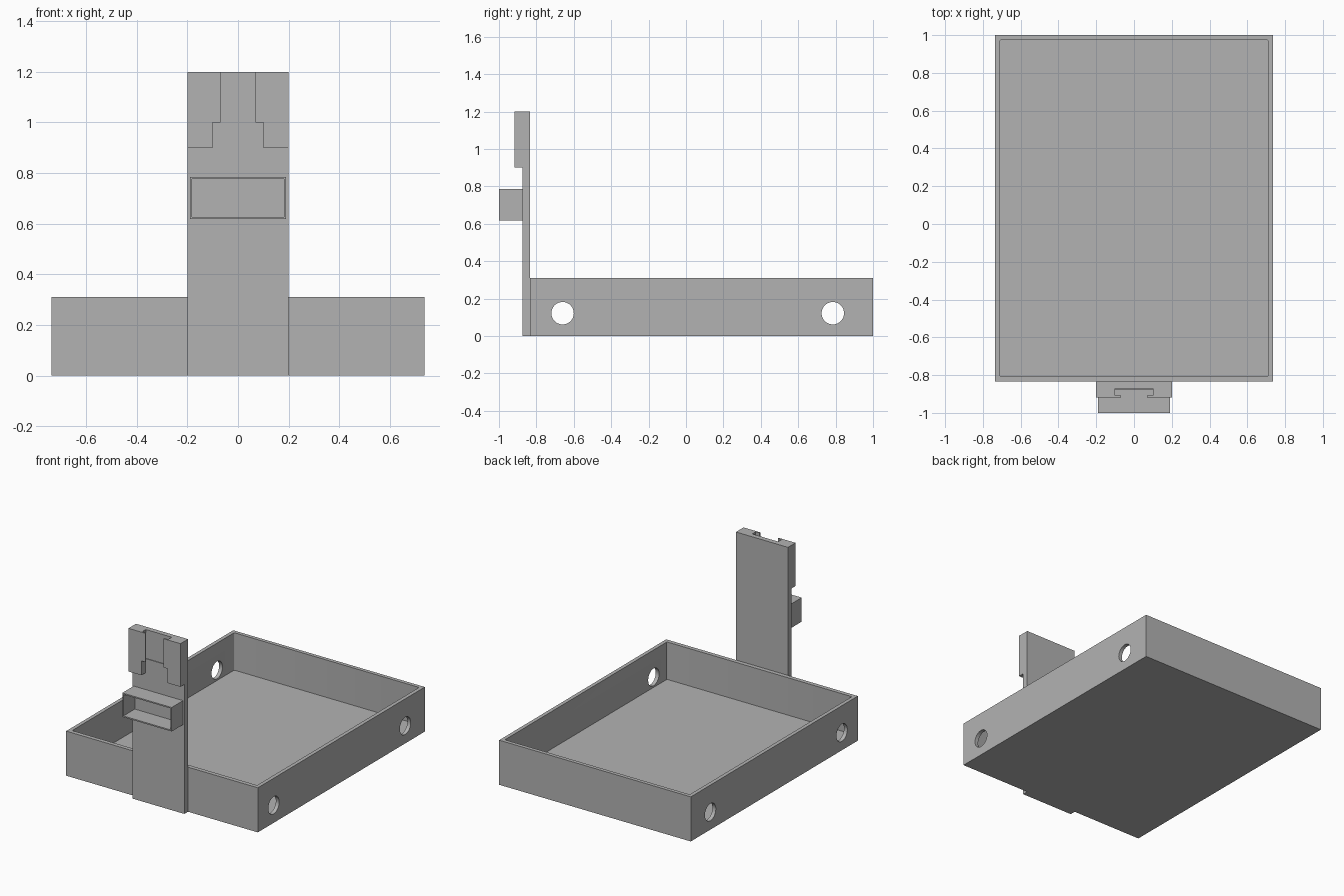
import bpy
import bmesh
from mathutils import Matrix

default = bpy.data.objects.get("Cube")
if default:
    bpy.data.objects.remove(default, do_unlink=True)

grey = bpy.data.materials.new("plain grey")
grey.use_nodes = True
GREY = (0.45, 0.45, 0.45, 1)
grey.diffuse_color = GREY
grey.node_tree.nodes["Principled BSDF"].inputs["Base Color"].default_value = GREY


def add_object(name, bm):
    mesh = bpy.data.meshes.new(name)
    bm.to_mesh(mesh)
    bm.free()
    obj = bpy.data.objects.new(name, mesh)
    bpy.context.collection.objects.link(obj)
    mesh.materials.append(grey)
    return obj


def box(name, xs, ys, zs, corner=0):
    """Box from its extents, with optional rounding of the upright edges."""
    bm = bmesh.new()
    bmesh.ops.create_cube(bm, size=1)
    for v in bm.verts:
        v.co = [r[0] if c < 0 else r[1] for c, r in zip(v.co, (xs, ys, zs))]
    if corner:
        upright = [e for e in bm.edges
                   if abs(e.verts[0].co.z - e.verts[1].co.z) > 0.01]
        bmesh.ops.bevel(bm, geom=upright, offset=corner, segments=3,
                        profile=0.5, affect='EDGES')
    return add_object(name, bm)


def rod(name, y, z, radius, length):
    """Cylinder lying along x."""
    bm = bmesh.new()
    bmesh.ops.create_cone(bm, cap_ends=True, segments=40, radius1=radius,
                          radius2=radius, depth=length)
    bm.transform(Matrix.Translation((0, y, z)) @ Matrix.Rotation(1.5707963, 4, 'Y'))
    return add_object(name, bm)


def cut(target, cutter):
    """Subtract the cutter from the target, then discard it."""
    cutter.hide_render = True
    mod = target.modifiers.new("cut", 'BOOLEAN')
    mod.operation = 'DIFFERENCE'
    mod.solver = 'EXACT'
    mod.object = cutter
    bpy.context.view_layer.objects.active = target
    bpy.ops.object.modifier_apply(modifier=mod.name)
    bpy.data.objects.remove(cutter, do_unlink=True)


# Open tray with a floor and four cross holes in the side walls
tray = box("tray", (-0.737, 0.737), (-0.835, 1), (0, 0.31))
cut(tray, box("tray_cavity", (-0.711, 0.711), (-0.806, 0.974), (0.05, 0.4), 0.008))
for hole_y in (-0.66, 0.785):
    cut(tray, rod("side_hole", hole_y, 0.122, 0.06, 2))

# Upright post, with a shallow recess behind the slot
post = box("post", (-0.2, 0.2), (-0.875, -0.835), (0, 1.2))
cut(post, box("slot_recess", (-0.1, 0.1), (-0.9, -0.87), (1, 1.3)))

# Two mirrored slot rails, each with a thin lip over the slot
for side, s in (("left", 1), ("right", -1)):
    rail = box(side + "_rail", sorted((0.07 * s, 0.2 * s)),
               (-0.918, -0.875), (0.9, 1.2))
    cut(rail, box("groove", sorted((0, 0.1 * s)), (-0.908, -0.8), (0.8, 1.3)))
    cut(rail, box("lip_notch", sorted((0, 0.1 * s)), (-1, -0.8), (0.8, 1)))

# Thin walled sleeve on the front of the post
sleeve = box("sleeve", (-0.19, 0.19), (-1, -0.875), (0.618, 0.785))
cut(sleeve, box("sleeve_opening", (-0.181, 0.181), (-1.1, -0.8), (0.627, 0.776)))

# Smooth the holes and keep all box edges sharp
bpy.ops.object.select_all(action='DESELECT')
tray.select_set(True)
bpy.context.view_layer.objects.active = tray
bpy.ops.object.shade_smooth_by_angle(angle=0.5)
